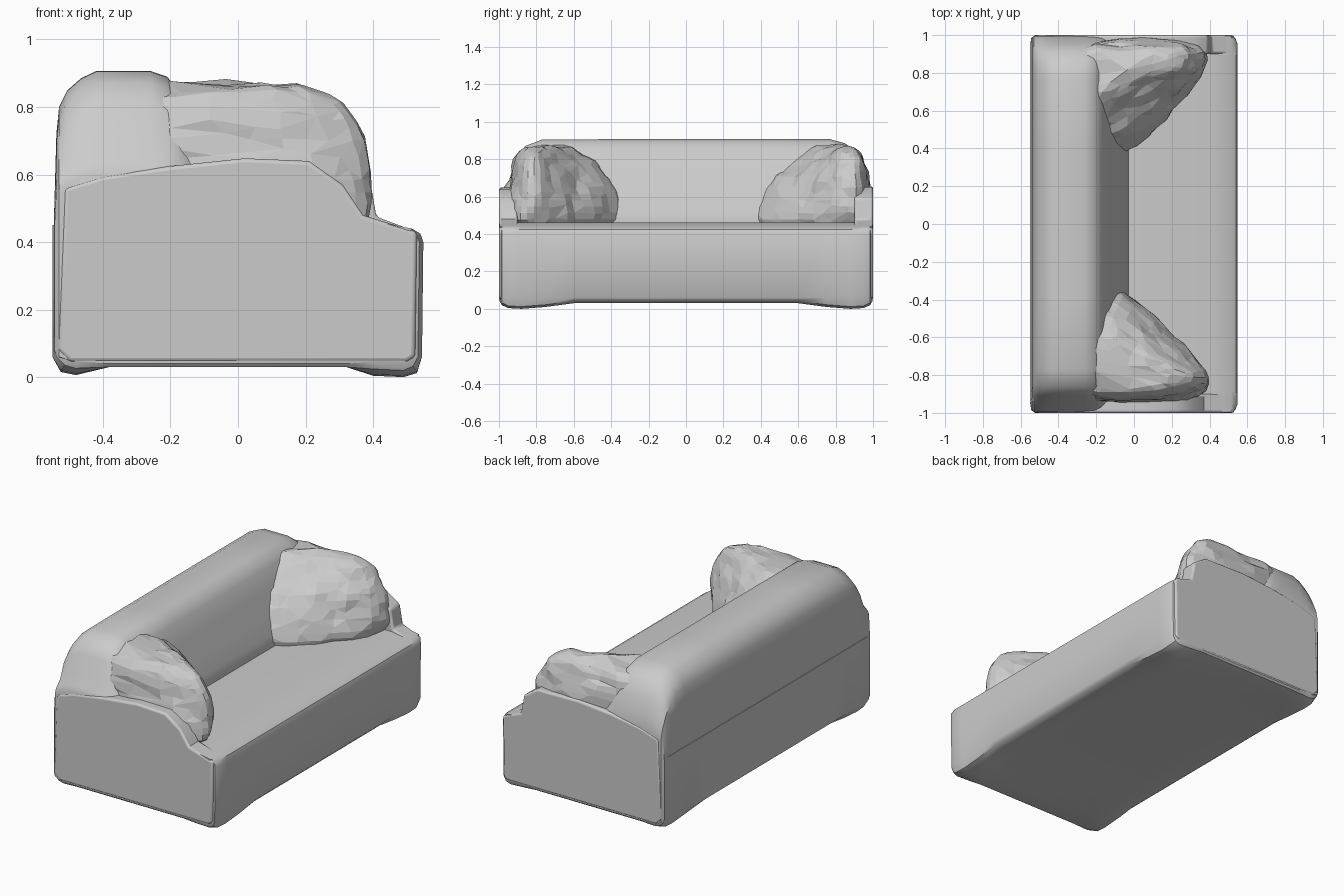
import bpy, bmesh, math


def loft(name, rings):
    """Skin a closed solid through rings of equal point count."""
    bm = bmesh.new()
    rows = [[bm.verts.new(p) for p in r] for r in rings]
    n = len(rows[0])
    for a, b in zip(rows, rows[1:]):
        for i in range(n):
            j = (i + 1) % n
            bm.faces.new((a[i], a[j], b[j], b[i]))
    bm.faces.new(rows[0])
    bm.faces.new(rows[-1])
    bmesh.ops.recalc_face_normals(bm, faces=bm.faces[:])
    me = bpy.data.meshes.new(name)
    bm.to_mesh(me)
    bm.free()
    ob = bpy.data.objects.new(name, me)
    bpy.context.collection.objects.link(ob)
    return ob


def soften(ob, width=0.0):
    if width:
        m = ob.modifiers.new("bevel", "BEVEL")
        m.width, m.segments = width, 3
        m.limit_method, m.angle_limit = "ANGLE", math.radians(40)
    bpy.ops.object.select_all(action="DESELECT")
    ob.select_set(True)
    bpy.context.view_layer.objects.active = ob
    bpy.ops.object.shade_smooth_by_angle(angle=math.radians(35))


def prism(name, profile, y0, y1, width):
    ob = loft(name, [[(x, y, z) for x, z in profile] for y in (y0, y1)])
    soften(ob, width)


# Seat block: the underside swells down to soft feet at the four corners
base_ends = [(0.996, 0.04, 0.035), (0.985, 0.02, 0.012), (0.95, 0.004, 0.0),
             (0.88, 0.0, 0.0), (0.75, 0.01, 0.0), (0.60, 0.03, 0.0)]
rings = []
for y, foot, d in [(-y, f, d) for y, f, d in base_ends] + base_ends[::-1]:
    low = max(0.03, foot)
    rings.append([(x, y, z) for x, z in (
        (-0.55 + d, 0.06), (-0.525 + d, foot + 0.015), (-0.48, foot + 0.006),
        (-0.38, low), (0.32, low), (0.40, foot + 0.004), (0.49, foot),
        (0.53 - d, foot + 0.012), (0.545 - d, 0.06), (0.549 - d, 0.40),
        (0.54 - d, 0.425), (0.515, 0.44), (0.40, 0.462), (0.0, 0.455), (-0.55 + d, 0.45))])
soften(loft("seat_base", rings))

# Backrest: cross-section lowered toward the rounded ends
section = [(-0.50, 0.05), (-0.535, 0.06), (-0.55, 0.08), (-0.546, 0.44), (-0.538, 0.72),
           (-0.53, 0.80), (-0.505, 0.85), (-0.465, 0.885), (-0.42, 0.907),
           (-0.26, 0.907), (-0.21, 0.89), (-0.17, 0.84), (-0.13, 0.74),
           (-0.085, 0.62), (-0.045, 0.52), (-0.025, 0.44), (-0.1, 0.2), (-0.3, 0.05)]
near_end = [(-0.996, 0.60, 0.02), (-0.985, 0.635, 0.006), (-0.945, 0.69, 0.0), (-0.91, 0.80, 0.0),
            (-0.86, 0.87, 0.0), (-0.77, 0.905, 0.0), (-0.40, 0.907, 0.0)]
far_end = [(0.40, 0.907, 0.0), (0.77, 0.907, 0.0), (0.85, 0.885, 0.0), (0.91, 0.84, 0.0),
           (0.95, 0.77, 0.0), (0.985, 0.665, 0.006), (0.996, 0.60, 0.02)]
rings = []
for y, top, inset in near_end + far_end:
    s = (top - 0.44) / 0.467
    rings.append([(max(x, -0.55 + inset), y, 0.44 + (z - 0.44) * s if z > 0.44 else z)
                  for x, z in section])
soften(loft("backrest", rings))

# Side panels under the arm cushions
lower = [(0.525, 0.06), (0.50, 0.045), (-0.50, 0.045), (-0.535, 0.08), (-0.515, 0.56)]
prism("near_side_panel", lower + [(-0.40, 0.595), (-0.20, 0.625), (0.02, 0.648), (0.21, 0.64),
      (0.31, 0.57), (0.37, 0.48), (0.53, 0.43)], -1.0, -0.90, 0.012)
prism("far_side_panel", lower + [(-0.40, 0.60), (-0.20, 0.635), (0.02, 0.655), (0.30, 0.65),
      (0.39, 0.59), (0.41, 0.475), (0.53, 0.43)], 0.90, 1.0, 0.012)

# Lumpy arm cushions: stacked plan outlines, inner edge sweeping into the backrest
near = [
    (0.40, [(-0.52, -0.95), (0.10, -0.95), (0.41, -0.95), (0.40, -0.78), (0.21, -0.58), (0.02, -0.37), (-0.25, -0.22)]),
    (0.55, [(-0.52, -0.95), (0.10, -0.95), (0.40, -0.92), (0.41, -0.78), (0.22, -0.59), (0.02, -0.39), (-0.25, -0.24)]),
    (0.68, [(-0.52, -0.95), (0.10, -0.95), (0.34, -0.90), (0.42, -0.79), (0.20, -0.64), (-0.01, -0.45), (-0.27, -0.30)]),
    (0.79, [(-0.52, -0.92), (0.10, -0.93), (0.29, -0.88), (0.36, -0.79), (0.16, -0.68), (-0.05, -0.54), (-0.30, -0.40)]),
    (0.872, [(-0.46, -0.86), (0.08, -0.90), (0.22, -0.87), (0.27, -0.80), (0.10, -0.72), (-0.12, -0.60), (-0.35, -0.52)]),
]
far = [
    (0.40, [(-0.52, 0.98), (0.10, 0.98), (0.42, 0.98), (0.37, 0.76), (0.23, 0.60), (0.03, 0.38), (-0.25, 0.24)]),
    (0.55, [(-0.52, 0.98), (0.10, 0.98), (0.42, 0.97), (0.36, 0.77), (0.21, 0.63), (0.02, 0.41), (-0.25, 0.26)]),
    (0.68, [(-0.52, 0.98), (0.10, 0.98), (0.40, 0.96), (0.35, 0.79), (0.20, 0.69), (0.00, 0.50), (-0.27, 0.34)]),
    (0.79, [(-0.52, 0.95), (0.10, 0.96), (0.32, 0.94), (0.31, 0.81), (0.17, 0.75), (-0.05, 0.64), (-0.30, 0.48)]),
    (0.872, [(-0.46, 0.90), (0.08, 0.93), (0.24, 0.92), (0.24, 0.84), (0.10, 0.79), (-0.12, 0.73), (-0.35, 0.62)]),
]
lumps = bpy.data.textures.new("lumps", "CLOUDS")
lumps.noise_scale = 0.12
for name, outlines in (("near_arm_cushion", near), ("far_arm_cushion", far)):
    ob = loft(name, [[(x, y, z) for x, y in pts] for z, pts in outlines])
    sub = ob.modifiers.new("round", "SUBSURF")
    sub.levels = sub.render_levels = 2
    dis = ob.modifiers.new("lumps", "DISPLACE")
    dis.texture, dis.strength, dis.mid_level = lumps, 0.05, 0.45
    dis.texture_coords = "LOCAL"
    dec = ob.modifiers.new("facets", "DECIMATE")
    dec.ratio = 0.7
